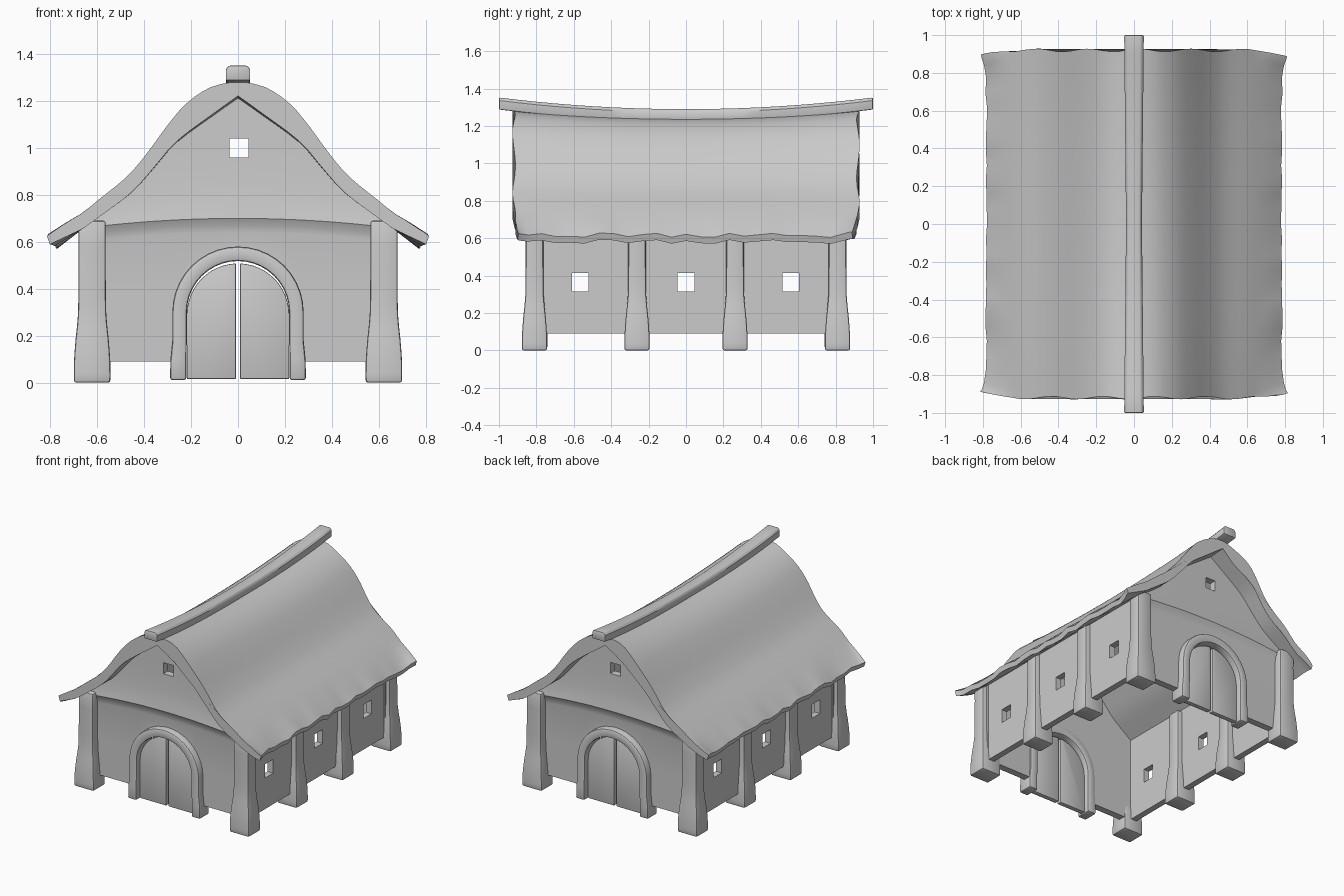
import bpy, bmesh, math, random

if "Cube" in bpy.data.objects:
    bpy.data.objects.remove(bpy.data.objects["Cube"])

random.seed(4)
parts, cutters = [], []


def loft(name, rings, store=parts):
    """Closed solid skinned through equal-length rings of points."""
    bm = bmesh.new()
    rows = [[bm.verts.new(p) for p in r] for r in rings]
    n = len(rows[0])
    for a, b in zip(rows, rows[1:]):
        for i in range(n):
            j = (i + 1) % n
            bm.faces.new((a[i], a[j], b[j], b[i]))
    bm.faces.new(rows[0][::-1])
    bm.faces.new(rows[-1])
    bmesh.ops.recalc_face_normals(bm, faces=bm.faces)
    me = bpy.data.meshes.new(name)
    bm.to_mesh(me)
    bm.free()
    ob = bpy.data.objects.new(name, me)
    bpy.context.collection.objects.link(ob)
    store.append(ob)
    return ob


def prism(name, outline, y0, y1, store=parts):
    return loft(name, [[(x, y, z) for x, z in outline] for y in (y0, y1)], store)


def box(name, x0, x1, y0, y1, z0, z1, store=parts):
    return prism(name, [(x0, z0), (x1, z0), (x1, z1), (x0, z1)], y0, y1, store)


def cut(ob, cutter):
    cutter.hide_render = True
    m = ob.modifiers.new("cut", 'BOOLEAN')
    m.operation, m.solver, m.object = 'DIFFERENCE', 'EXACT', cutter


def bevel(ob, w):
    m = ob.modifiers.new("bevel", 'BEVEL')
    m.width, m.segments, m.limit_method = w, 2, 'ANGLE'
    m.angle_limit = math.radians(40)


def mirror(ob, x, y):
    m = ob.modifiers.new("mirror", 'MIRROR')
    m.use_axis = (x, y, False)
    m.use_mirror_merge = False


def spline(pts, steps=3):
    """Catmull-Rom resampling of a profile."""
    out = []
    for i in range(len(pts) - 1):
        p = [pts[max(i - 1, 0)], pts[i], pts[i + 1], pts[min(i + 2, len(pts) - 1)]]
        for s in range(steps):
            t = s / steps
            out.append(tuple(0.5 * (2 * b + (c - a) * t + (2 * a - 5 * b + 4 * c - d) * t * t
                                    + (3 * b - a - 3 * c + d) * t ** 3) for a, b, c, d in zip(*p)))
    return out + [pts[-1]]


def height(curve, x):
    for (xa, za), (xb, zb) in zip(curve, curve[1:]):
        if xa <= x <= xb:
            return za + (zb - za) * (x - xa) / (xb - xa)
    return curve[-1][1]


# Thatched roof: bell-shaped thick section, sagging ridge, ragged edges
outer = spline([(0, 1.285), (.115, 1.26), (.22, 1.19), (.306, 1.09), (.39, .975),
                (.477, .875), (.6, .775), (.7, .69), (.778, .615)])
inner = spline([(0, 1.222), (.1, 1.15), (.26, 1.03), (.36, .915), (.455, .81), (.6, .70), (.768, .58)])
section = ([(-x, z) for x, z in outer[:0:-1]] + outer
           + inner[::-1] + [(-x, z) for x, z in inner[1:]])
stations = [-.92, -.905, -.87] + [-.8 + .08 * i for i in range(21)] + [.87, .905, .92]
rings = []
for y in stations:
    eave_dx, eave_dz = random.uniform(-.012, .008), random.uniform(-.012, .015)
    ring = []
    for x, z in section:
        k = max(0, (abs(x) - .66) / .118)
        sag = .04 * (1 - min(1, (y / .92) ** 2)) * max(0, (z - .75) / .5)
        near_end = max(0, (abs(y) - .86) / .06)
        yy = y * (1 - .035 * k * k) + .008 * near_end * math.sin(x * 23 + y)
        xx = x + math.copysign(k * (eave_dx - .03 * near_end), x)
        ring.append((xx, yy, z - sag + k * (eave_dz + .02 * near_end)))
    rings.append(ring)
loft("thatched_roof", rings)

# Ridge beam: chamfered, bowed, longer than the roof
beam = []
for i in range(21):
    y = -1 + i * .1
    z = 1.258 + .062 * y * y
    w = .042 + .01 * abs(y)
    beam.append([(a * w, y, z + b * .032) for a, b in
                 ((-1, -1), (1, -1), (1, .5), (.75, 1), (-.75, 1), (-1, .5))])
bevel(loft("ridge_beam", beam), .006)

# Gable walls: plaster panel with a soft bulge above the door level
rings = []
for i in range(27):
    x = -.65 + i * .05
    top = height(inner, abs(x)) + .025
    ledge = .70 - .04 * (x / .65) ** 2
    front = [(x, -.80, .09), (x, -.80, .35), (x, -.80, ledge - .06),
             (x, -.806, ledge - .03), (x, -.822, ledge)]
    for t in (.15, .3, .5, .75, 1):
        z = ledge + (top - ledge) * t
        front.append((x, -.80 - .022 * math.exp(-(z - ledge) / .1), z))
    rings.append(front + [(x, -.75, top), (x, -.75, .09)])
gable = loft("gable_wall", rings)


def arch(r, spring, z0, n=20):
    arc = [(r * math.cos(math.pi * i / n), spring + r * math.sin(math.pi * i / n)) for i in range(n + 1)]
    return [(r, z0)] + arc + [(-r, z0)]


cut(gable, prism("door_cutter", arch(.25, .30, 0), -1, -.6, cutters))
cut(gable, box("gable_window_cutter", -.036, .044, -1, -.6, .96, 1.04, cutters))
mirror(gable, False, True)

# Arched door surround with splayed feet
out_arc = arch(.28, .30, .01)
out_arc = [(.29, .01), (.288, .10), (.28, .18)] + out_arc[1:-1] + [(-.28, .18), (-.288, .10), (-.29, .01)]
in_arc = arch(.218, .30, .01)
in_arc = [(.22, .01), (.22, .10), (.218, .18)] + in_arc[1:-1] + [(-.218, .18), (-.22, .10), (-.22, .01)]
rings = [[(a[0], -.85, a[1]), (b[0], -.85, b[1]), (b[0], -.74, b[1]), (a[0], -.74, a[1])]
         for a, b in zip(in_arc, out_arc)]
surround = loft("door_surround", rings)
bevel(surround, .012)
mirror(surround, False, True)

# Double door: two leaves with a gap between them
leaf_arc = [(.009, .015), (.218, .015)]
for i in range(13):
    a = math.radians(87.6) * i / 12
    leaf_arc.append((.218 * math.cos(a), .29 + .218 * math.sin(a)))
leaf = prism("door_leaf", leaf_arc, -.81, -.775)
bevel(leaf, .004)
mirror(leaf, True, True)

# Side walls with three window openings
side = box("side_wall", .60, .645, -.80, .80, .09, .70)
for y in (-.565, 0, .56):
    cut(side, box("side_window_cutter", .5, .75, y - .045, y + .045, .315, .415, cutters))
mirror(side, True, False)

# Timber posts, wider at the foot
post_profile = spline([(0, 1), (.09, .97), (.19, .6), (.29, .12), (.45, 0), (.69, 0)], 2)
for name, cy in (("corner_post", .81), ("middle_post", .262)):
    rings = []
    for z, f in post_profile:
        hx, hy = .058 + .020 * f, .047 + .020 * f
        rings.append([(.622 + sx * hx, cy + sy * hy, z) for sx, sy in ((-1, -1), (1, -1), (1, 1), (-1, 1))])
    post = loft(name, rings)
    bevel(post, .01)
    mirror(post, True, True)

# Bake modifiers, remove cutters, smooth shading with crisp edges
bpy.ops.object.select_all(action='DESELECT')
for ob in parts:
    ob.select_set(True)
bpy.context.view_layer.objects.active = parts[0]
bpy.ops.object.convert(target='MESH')
for c in cutters:
    bpy.data.objects.remove(c)
bpy.ops.object.shade_smooth_by_angle(angle=math.radians(35))
